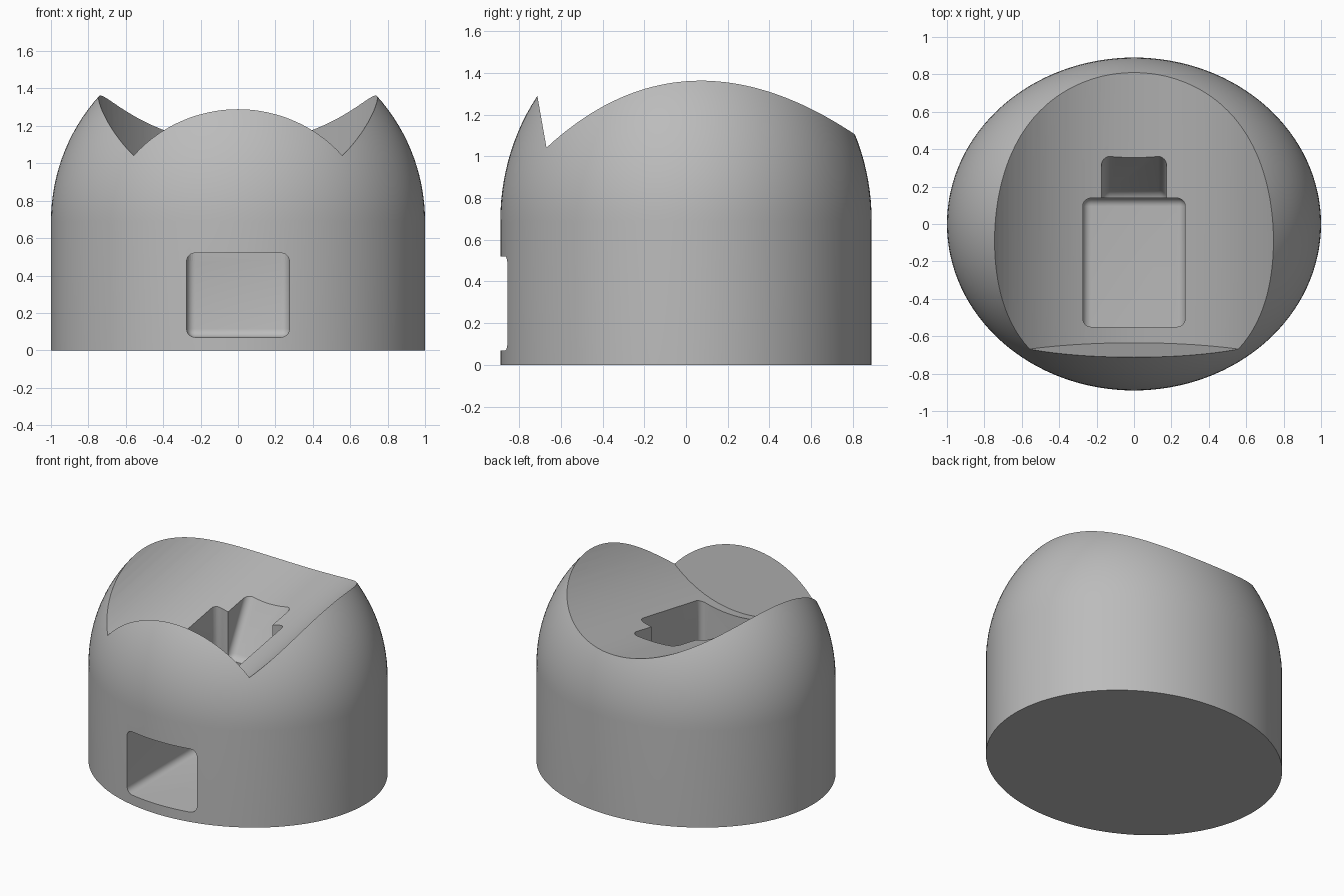
import bpy, bmesh, math
from mathutils import Matrix, Vector

cube = bpy.data.objects.get("Cube")
if cube:
    bpy.data.objects.remove(cube, do_unlink=True)

RX, RY, WALL, DOME = 1.0, 0.89, 0.69, 1.0
SEG = 128

grey = bpy.data.materials.new("plain grey")
grey.use_nodes = True
tone = (0.5, 0.5, 0.5, 1)
grey.diffuse_color = tone
grey.node_tree.nodes["Principled BSDF"].inputs["Base Color"].default_value = tone


def add_object(name, bm):
    bmesh.ops.recalc_face_normals(bm, faces=bm.faces)
    mesh = bpy.data.meshes.new(name)
    bm.to_mesh(mesh)
    bm.free()
    mesh.materials.append(grey)
    ob = bpy.data.objects.new(name, mesh)
    bpy.context.collection.objects.link(ob)
    return ob


def rounded_prism(name, profile, half_width, radius):
    """Extrude a (y, z) profile across x and round every edge."""
    bm = bmesh.new()
    face = bm.faces.new([bm.verts.new((-half_width, y, z)) for y, z in profile])
    side = bmesh.ops.extrude_face_region(bm, geom=[face])["geom"]
    moved = [v for v in side if isinstance(v, bmesh.types.BMVert)]
    bmesh.ops.translate(bm, verts=moved, vec=(2 * half_width, 0, 0))
    bmesh.ops.recalc_face_normals(bm, faces=bm.faces)
    bmesh.ops.bevel(bm, geom=bm.edges[:], offset=radius, segments=6,
                    profile=0.5, affect='EDGES')
    return add_object(name, bm)


def box_profile(y0, y1, z0, z1):
    return [(y0, z0), (y1, z0), (y1, z1), (y0, z1)]


# Body: oval wall with a domed top, spun from a half profile
bm = bmesh.new()
steps = 32
profile = [(0, 0), (1, 0)]
profile += [(math.cos(i * math.pi / 2 / steps), WALL + DOME * math.sin(i * math.pi / 2 / steps))
            for i in range(steps)] + [(0, WALL + DOME)]
points = [bm.verts.new((r, 0, z)) for r, z in profile]
edges = [bm.edges.new(pair) for pair in zip(points, points[1:])]
bmesh.ops.spin(bm, geom=points + edges, cent=(0, 0, 0), axis=(0, 0, 1),
               angle=2 * math.pi, steps=SEG, use_duplicate=False)
bmesh.ops.remove_doubles(bm, verts=bm.verts, dist=0.0005)
bmesh.ops.scale(bm, verts=bm.verts, vec=(RX, RY, 1))
body = add_object("domed_body", bm)

# Scoop: tilted round trough whose flat end forms the front lip
tilt, radius, length = math.radians(10), 0.9, 3.0
along = Vector((0, math.cos(tilt), math.sin(tilt)))
up = Vector((0, -math.sin(tilt), math.cos(tilt)))
centre = Vector((0, -0.635, 0.85)) + up * radius + along * length / 2
bm = bmesh.new()
bmesh.ops.create_cone(bm, cap_ends=True, segments=SEG, radius1=radius, radius2=radius, depth=length,
                      matrix=Matrix.Translation(centre) @ Matrix.Rotation(tilt - math.pi / 2, 4, 'X'))
scoop = add_object("scoop_cutter", bm)

# Front channel, the shaft above it, and the sloping notch behind the shaft
channel = rounded_prism("channel_cutter", box_profile(-1.3, 0.14, 0.07, 0.52), 0.275, 0.045)
shaft = rounded_prism("shaft_cutter", box_profile(-0.55, 0.139, 0.2, 1.6), 0.274, 0.045)
notch = rounded_prism("notch_cutter", [(0, 0.66), (0.16, 0.66), (0.61, 1.5), (0, 1.5)], 0.175, 0.045)

# Cut each hollow, then drop its cutter
bpy.context.view_layer.objects.active = body
body.select_set(True)
for cutter in (scoop, channel, shaft, notch):
    cutter.hide_render = True
    mod = body.modifiers.new(cutter.name, 'BOOLEAN')
    mod.operation, mod.solver, mod.object = 'DIFFERENCE', 'EXACT', cutter
    bpy.ops.object.modifier_apply(modifier=mod.name)
    bpy.data.objects.remove(cutter, do_unlink=True)

bpy.ops.object.shade_smooth_by_angle(angle=math.radians(30))
